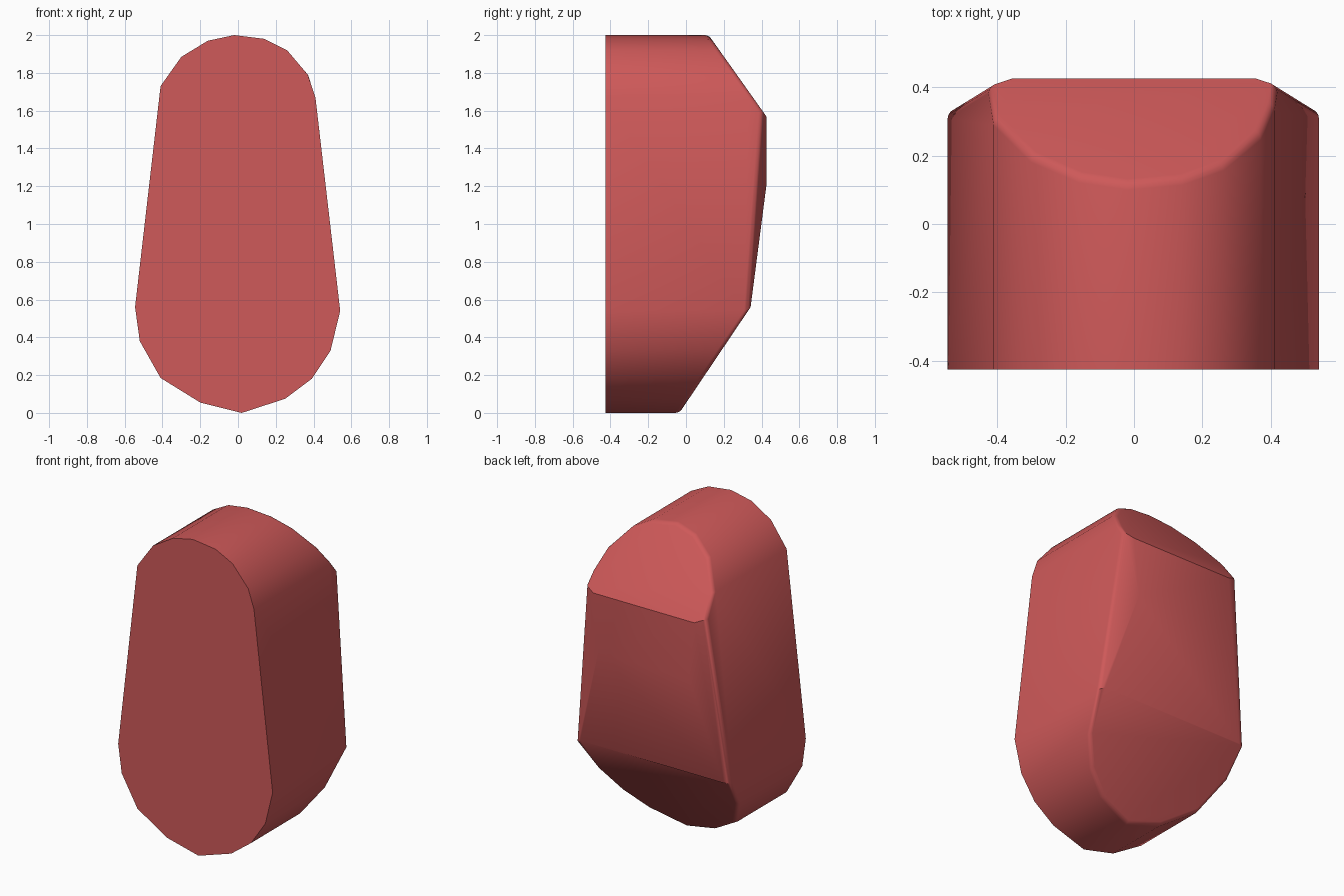
import bpy, bmesh
from mathutils import Vector

cube = bpy.data.objects.get("Cube")
if cube:
    bpy.data.objects.remove(cube, do_unlink=True)

# One flat red for the whole block
red = bpy.data.materials.new("soft_red")
red.use_nodes = True
colour = (0.62, 0.10, 0.10, 1)
red.diffuse_color = colour
red.node_tree.nodes["Principled BSDF"].inputs["Base Color"].default_value = colour

FRONT, BACK = -0.425, 0.425

# Egg-like outline (x, z)
OUTLINE = [(-.02, 2), (-.16, 1.97), (-.30, 1.885), (-.41, 1.73), (-.545, .56),
           (-.52, .38), (-.41, .185), (-.20, .055), (.02, 0), (.25, .075),
           (.39, .18), (.49, .33), (.541, .54), (.41, 1.67), (.37, 1.79),
           (.26, 1.92), (.14, 1.98)]

# Extrude the outline from front to back
bm = bmesh.new()
face = bm.faces.new([bm.verts.new((x, FRONT, z)) for x, z in OUTLINE])
ext = bmesh.ops.extrude_face_region(bm, geom=[face])
moved = [g for g in ext["geom"] if isinstance(g, bmesh.types.BMVert)]
bmesh.ops.translate(bm, verts=moved, vec=(0, BACK - FRONT, 0))
bmesh.ops.recalc_face_normals(bm, faces=bm.faces[:])


def slice_off(a, b, c):
    """Trim the back by the plane through three points and cap the cut."""
    a, b, c = Vector(a), Vector(b), Vector(c)
    n = (b - a).cross(c - a).normalized()
    if n.y < 0:
        n.negate()
    cut = bmesh.ops.bisect_plane(bm, geom=bm.verts[:] + bm.edges[:] + bm.faces[:],
                                 dist=1e-5, plane_co=a, plane_no=n, clear_outer=True)
    rim = [g for g in cut["geom_cut"] if isinstance(g, bmesh.types.BMEdge)]
    bmesh.ops.holes_fill(bm, edges=[e for e in rim if e.is_boundary], sides=0)


# Sloped top, leaning lower back, undercut bottom
slice_off((-1, .12, 2), (1, .12, 2), (0, BACK, 1.57))
slice_off((-1, BACK, 1.2), (1, BACK, 1.2), (0, .342, .56))
slice_off((-1, .342, .56), (1, .342, .56), (0, -.035, 0))
# Slim tapering facets down both sides of the back
for s in (-1, 1):
    slice_off((s * .40, .41, 1.57), (s * .54, .33, .56), (s * .32, BACK, 1.2))

# Merge slivers, then soften the rear rim
bmesh.ops.remove_doubles(bm, verts=bm.verts[:], dist=.04)
bmesh.ops.recalc_face_normals(bm, faces=bm.faces[:])
bm.normal_update()
rim = [e for e in bm.edges if len(e.link_faces) == 2
       and max(f.normal.y for f in e.link_faces) > .25
       and abs(min(f.normal.y for f in e.link_faces)) < .15]
bmesh.ops.bevel(bm, geom=rim, offset=.02, segments=3, profile=.5,
                affect='EDGES', clamp_overlap=True)
bmesh.ops.recalc_face_normals(bm, faces=bm.faces[:])

mesh = bpy.data.meshes.new("faceted_block")
bm.to_mesh(mesh)
bm.free()
mesh.materials.append(red)
block = bpy.data.objects.new("faceted_block", mesh)
bpy.context.scene.collection.objects.link(block)

# Smooth walls, sharp front edge and top crease
bpy.ops.object.select_all(action='DESELECT')
block.select_set(True)
bpy.context.view_layer.objects.active = block
bpy.ops.object.shade_smooth_by_angle(angle=0.576)
